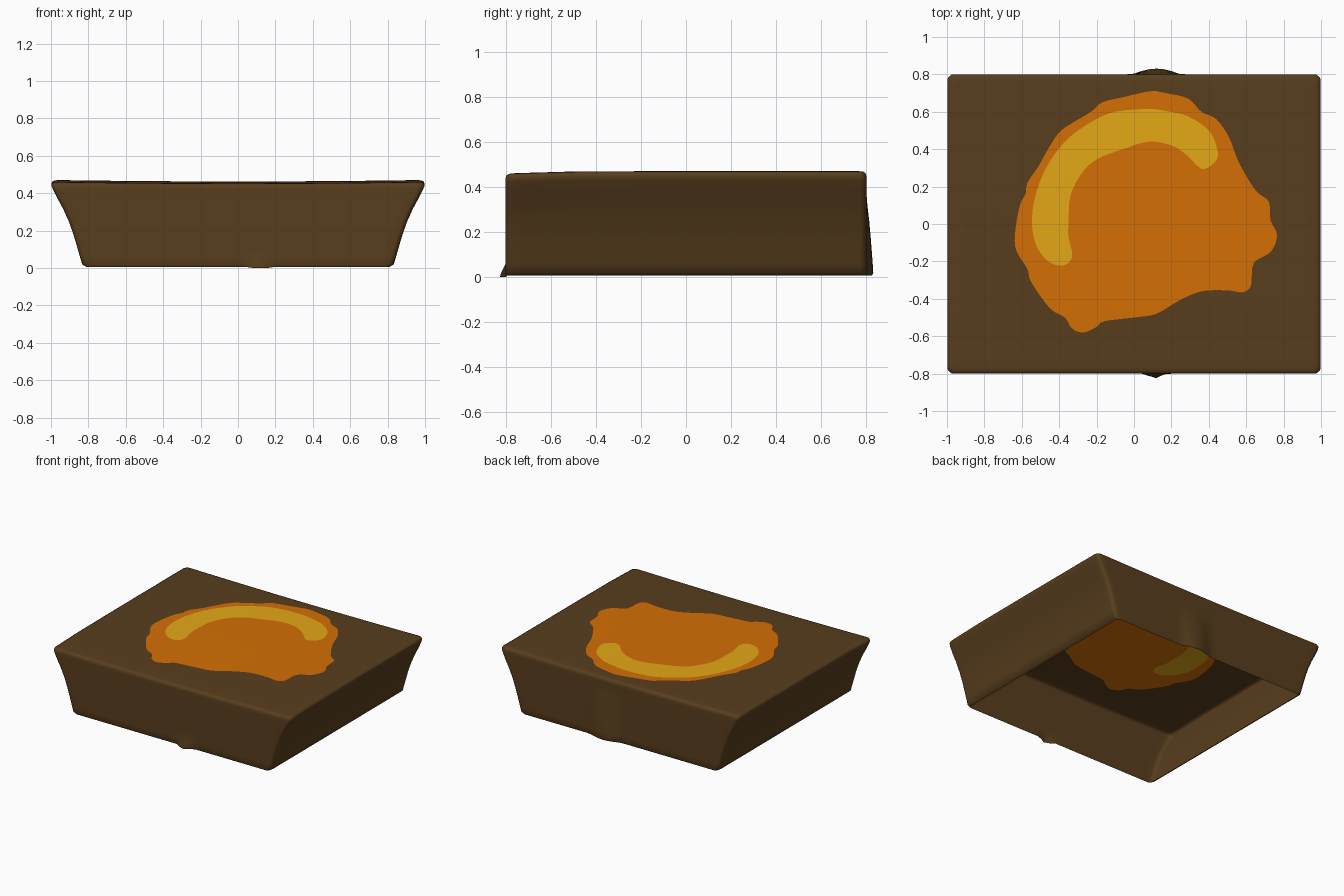
import bpy, bmesh, math
from mathutils import Vector
from mathutils.geometry import delaunay_2d_cdt

if "Cube" in bpy.data.objects:
    bpy.data.objects.remove(bpy.data.objects["Cube"])


def material(name, rgb):
    m = bpy.data.materials.new(name)
    lin = [((c / 255 + 0.055) / 1.055) ** 2.4 for c in rgb]
    m.diffuse_color = (*lin, 1)
    m.use_nodes = True
    m.node_tree.nodes["Principled BSDF"].inputs["Base Color"].default_value = m.diffuse_color
    return m


def smooth_loop(pts, steps=4):
    """Closed Catmull-Rom curve through the points, turned counter-clockwise."""
    p = [Vector(q) for q in reversed(pts)]
    n, out = len(p), []
    for i in range(n):
        a, b, c, d = p[i - 1], p[i], p[(i + 1) % n], p[(i + 2) % n]
        for s in range(steps):
            t = s / steps
            out.append(0.5 * (2 * b + (c - a) * t + (2 * a - 5 * b + 4 * c - d) * t * t
                              + (3 * b - a - 3 * c + d) * t ** 3))
    return out


def rounded_rect(hx, hy, r, edge=40, corner=5):
    """Counter-clockwise outline, always with the same number of points."""
    arcs = []
    for k, (sx, sy) in enumerate([(1, 1), (-1, 1), (-1, -1), (1, -1)]):
        arcs.append([Vector((sx * (hx - r) + r * math.cos((k + i / corner) * math.pi / 2),
                             sy * (hy - r) + r * math.sin((k + i / corner) * math.pi / 2)))
                     for i in range(corner + 1)])
    out = []
    for k in range(4):
        a, b = arcs[k][-1], arcs[(k + 1) % 4][0]
        out += arcs[k] + [a.lerp(b, i / edge) for i in range(1, edge)]
    return out


def sag(x, y):
    """The top dips slightly in the middle and towards the front."""
    return 0.008 * x * x - 0.008 + 0.004 * min(0, y) + 0.025 * min(0, y + .5)


# Outlines of the puddle and of its curved highlight, seen from above
puddle = smooth_loop([
    (.09, .71), (.17, .70), (.29, .67), (.36, .60), (.44, .56), (.51, .46), (.56, .33),
    (.65, .18), (.72, .12), (.73, .02), (.765, -.06), (.73, -.15), (.64, -.21),
    (.625, -.33), (.58, -.365), (.50, -.355), (.36, -.36), (.24, -.41), (.12, -.48),
    (0, -.50), (-.16, -.52), (-.20, -.55), (-.27, -.58), (-.33, -.56), (-.37, -.50),
    (-.45, -.45), (-.55, -.31), (-.57, -.24), (-.63, -.14), (-.635, -.04), (-.61, .10),
    (-.58, .16), (-.57, .22), (-.51, .31), (-.46, .40), (-.40, .49), (-.33, .54),
    (-.23, .60), (-.17, .65), (-.05, .68)])
highlight = smooth_loop([
    (.08, .615), (.19, .60), (.29, .575), (.40, .50), (.445, .40), (.44, .34),
    (.38, .295), (.34, .31), (.28, .37), (.20, .42), (.08, .44), (-.06, .40),
    (-.20, .345), (-.28, .27), (-.34, .15), (-.35, 0), (-.35, -.07), (-.33, -.17),
    (-.37, -.22), (-.45, -.205), (-.52, -.12), (-.545, 0), (-.53, .14), (-.47, .30),
    (-.36, .45), (-.22, .55), (-.10, .60)])

bm = bmesh.new()

# Side walls, open below: levels of (z, half width, half depth, corner radius)
levels = [(.006, .81, .793, .02), (.02, .833, .80, .03), (.06, .845, .80, .03),
          (.12, .862, .80, .03), (.18, .88, .80, .03), (.25, .905, .80, .03),
          (.32, .936, .80, .03), (.38, .967, .80, .03), (.43, .99, .80, .03),
          (.45, .998, .80, .035), (.462, .993, .796, .035), (.469, .98, .785, .035),
          (.471, .96, .765, .03)]
rings = []
for z, hx, hy, r in levels:
    ring = []
    for p in rounded_rect(hx, hy, r):
        x, y, zz = p.x, p.y, z + sag(p.x, p.y) * max(0, (z - .3) / .17)
        u = abs(x - .12) / .13
        if y > .7 and u < 1 and z < .34:          # broad bulge on the back
            y += .032 * (1 - z / .34) ** .7 * math.cos(u * math.pi / 2)
        u = abs(x - .11) / .06
        if y < -.7 and u < 1 and z < .05:         # small lip on the front
            y -= .042 * (1 - z / .05) * (1 - u)
            zz -= .006 * (1 - z / .05)
        ring.append(bm.verts.new((x, y, max(0, zz))))
    rings.append(ring)
n = len(rings[0])
for lo, hi in zip(rings, rings[1:]):
    for i in range(n):
        j = (i + 1) % n
        bm.faces.new((lo[i], lo[j], hi[j], hi[i]))

# Top: puddle and highlight are cut into the face as regions
outlines = [[v.co.xy for v in rings[-1]], puddle, highlight]
points, regions = [], []
for line in outlines:
    regions.append(list(range(len(points), len(points) + len(line))))
    points += [Vector(p) for p in line]
points += [Vector((i * .1, j * .1)) for i in range(-9, 10) for j in range(-7, 8)]
verts, _, faces, orig, _, inside = delaunay_2d_cdt(points, [], regions, 1, 1e-5)
top = []
for co, ids in zip(verts, orig):
    rim = [k for k in ids if k < n]
    top.append(rings[-1][rim[0]] if rim else
               bm.verts.new((co.x, co.y, .471 + sag(co.x, co.y))))
for f, ids in zip(faces, inside):
    bm.faces.new([top[k] for k in f]).material_index = max(ids)

mesh = bpy.data.meshes.new("block")
bm.to_mesh(mesh)
bm.free()
for m in (material("dark brown", (88, 62, 29)), material("orange", (212, 111, 4)),
          material("yellow", (228, 168, 22))):
    mesh.materials.append(m)
block = bpy.data.objects.new("block", mesh)
bpy.context.collection.objects.link(block)
bpy.context.view_layer.objects.active = block
block.select_set(True)
bpy.ops.object.shade_smooth_by_angle(angle=math.radians(50))
